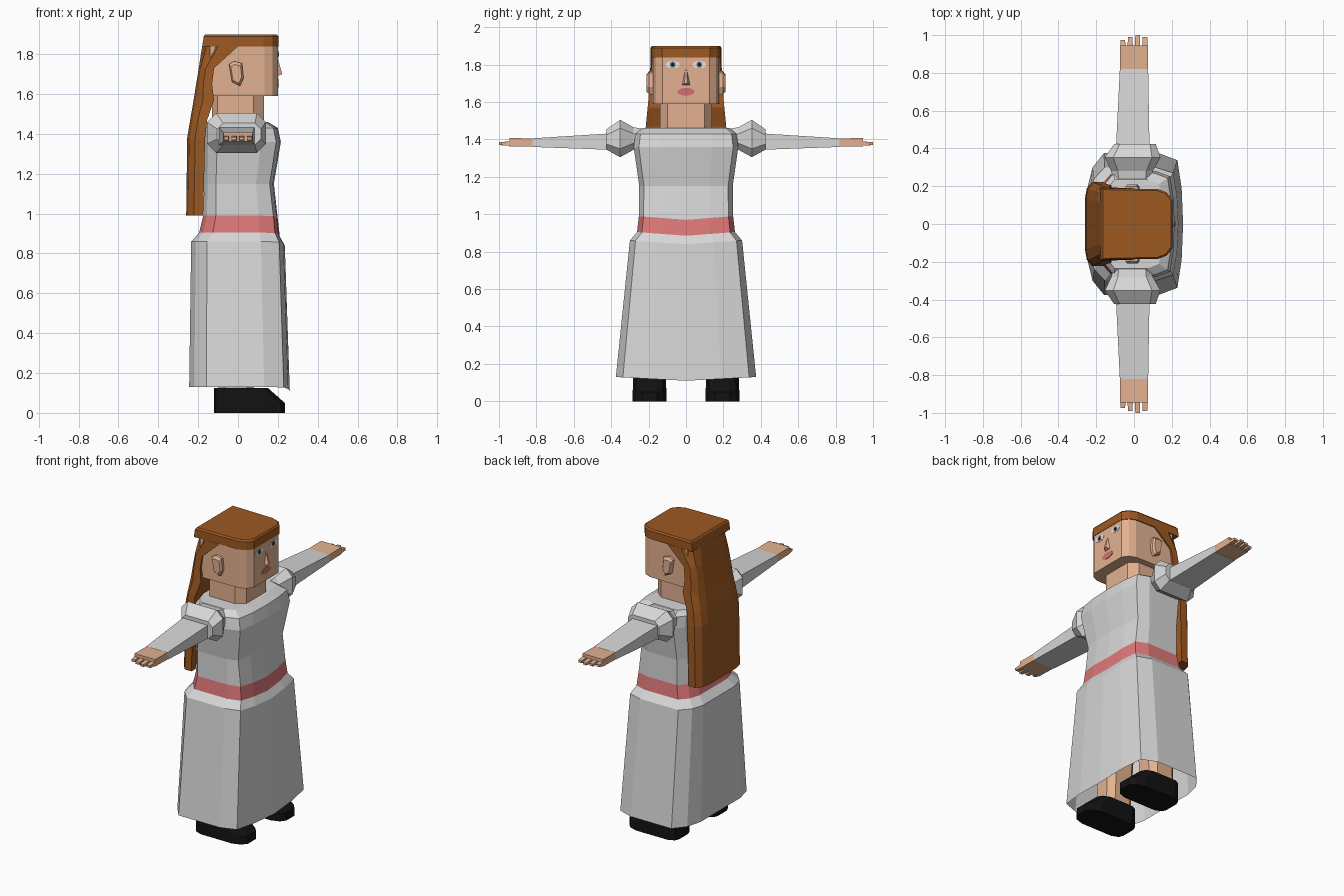
import bpy, bmesh, math


def mat(name, rgb):
    m = bpy.data.materials.new(name)
    m.diffuse_color = (*rgb, 1)
    return m


DRESS = mat("dress_white", (0.68, 0.68, 0.68))
BELT = mat("belt_pink", (0.74, 0.19, 0.19))
SKIN = mat("skin", (0.77, 0.44, 0.28))
HAIR = mat("hair_brown", (0.34, 0.10, 0.016))
BLACK = mat("shoe_black", (0.006, 0.006, 0.006))
LIPS = mat("lip_pink", (0.65, 0.16, 0.16))
WHITE = mat("eye_white", (0.85, 0.85, 0.85))
IRIS = mat("iris_grey", (0.12, 0.16, 0.19))


def loft(name, rings, mats, bottom=True, top=True, rule=None):
    """Skin a list of equal-length point rings into one flat-shaded object."""
    bm = bmesh.new()
    vs = [[bm.verts.new(p) for p in r] for r in rings]
    n = len(vs[0])
    for a, b in zip(vs, vs[1:]):
        for i in range(n):
            j = (i + 1) % n
            bm.faces.new((a[i], a[j], b[j], b[i]))
    if bottom:
        bm.faces.new(vs[0][::-1])
    if top:
        bm.faces.new(vs[-1])
    bmesh.ops.recalc_face_normals(bm, faces=bm.faces[:])
    if rule:
        for f in bm.faces:
            f.material_index = rule(f.calc_center_median())
    me = bpy.data.meshes.new(name)
    bm.to_mesh(me)
    bm.free()
    for m in mats:
        me.materials.append(m)
    ob = bpy.data.objects.new(name, me)
    bpy.context.collection.objects.link(ob)
    return ob


def section(shape, z, x0, x1, hw, yc=0.0, sag=0.0):
    """Symmetric ring at height z: shape holds (fraction back-to-front, fraction of half width)."""
    half = [(fx, fy) for fx, fy in shape]
    full = half + [(fx, -fy) for fx, fy in reversed(half) if fy > 0]
    return [(x0 + (x1 - x0) * fx, yc + hw * fy,
             z - (sag * (1 - abs(fy)) if fx > 0.5 else 0)) for fx, fy in full]


def xz_ring(y, x0, x1, z0, z1, c=0.0):
    """Rectangle with optional cut corners, across an arm at distance y."""
    if c == 0:
        return [(x0, y, z0), (x1, y, z0), (x1, y, z1), (x0, y, z1)]
    return [(x0 + c, y, z0), (x1 - c, y, z0), (x1, y, z0 + c), (x1, y, z1 - c),
            (x1 - c, y, z1), (x0 + c, y, z1), (x0, y, z1 - c), (x0, y, z0 + c)]


def disc(name, y, z, x, ry, rz, m, n=12):
    """Thin oval plate on the face."""
    ring = lambda px: [(px, y + ry * math.cos(2 * math.pi * i / n),
                        z + rz * math.sin(2 * math.pi * i / n)) for i in range(n)]
    return loft(name, [ring(x - 0.003), ring(x)], [m])


# Dress: open skirt, belt band and bodice
BODY = [(1, 0), (0.985, 0.5), (0.94, 0.9), (0.745, 1), (0.17, 1), (0.05, 0.8), (0, 0.53)]
dress_rows = [  # z, back, front, half width, front sag
    (0.13, -0.245, 0.26, 0.375, 0.02),
    (0.86, -0.235, 0.235, 0.30, 0.02),
    (0.905, -0.195, 0.21, 0.262, 0.02),
    (0.99, -0.175, 0.20, 0.252, 0.02),
    (1.15, -0.17, 0.18, 0.25, 0),
    (1.25, -0.17, 0.197, 0.264, 0),
    (1.36, -0.17, 0.215, 0.28, 0),
    (1.43, -0.17, 0.20, 0.27, 0),
    (1.46, -0.155, 0.15, 0.235, 0)]
loft("dress", [section(BODY, z, a, b, w, 0, s) for z, a, b, w, s in dress_rows],
     [DRESS, BELT], bottom=False, rule=lambda c: 1 if 0.9 < c.z < 0.98 and c.z < 1 else 0)

# Head and neck
HEAD = [(1, 0), (1, 0.68), (0.92, 0.88), (0.8, 0.97), (0, 1)]
loft("head", [section(HEAD, 1.59, -0.14, 0.2, 0.183),
              section(HEAD, 1.86, -0.14, 0.2, 0.183)], [SKIN])
NECK = [(1, 0.7), (0.8, 1), (0.1, 1), (0, 0.7)]
loft("neck", [section(NECK, 1.42, -0.13, 0.13, 0.14),
              section(NECK, 1.6, -0.13, 0.13, 0.14)], [SKIN])

# Hair: flat crown and long back fall
loft("hair_crown", [section(HEAD, 1.838, -0.18, 0.203, 0.19),
                    section(HEAD, 1.89, -0.172, 0.203, 0.19),
                    section(HEAD, 1.9, -0.165, 0.195, 0.182)], [HAIR])
FALL = [(1, 1), (0.45, 1), (0.12, 0.85), (0, 0.6)]
fall_rows = [
    (0.99, -0.26, -0.175, 0.222), (1.38, -0.255, -0.165, 0.222),
    (1.47, -0.24, -0.155, 0.215), (1.57, -0.223, -0.12, 0.205),
    (1.65, -0.21, -0.13, 0.198), (1.73, -0.197, -0.12, 0.193),
    (1.84, -0.18, 0.0, 0.189)]
loft("hair_fall", [section(FALL, *r) for r in fall_rows], [HAIR])

# Nose and lips
loft("nose", [[(0.195, -0.024, 1.69), (0.195, 0.024, 1.69), (0.222, 0.008, 1.70), (0.222, -0.008, 1.70)],
              [(0.195, -0.006, 1.775), (0.195, 0.006, 1.775), (0.202, 0.004, 1.77), (0.202, -0.004, 1.77)]],
     [SKIN])
disc("lips", 0, 1.655, 0.203, 0.046, 0.021, LIPS)

# Paired parts
for s, side in ((1, "left"), (-1, "right")):
    # Eyes
    disc("eye_" + side, s * 0.071, 1.80, 0.202, 0.038, 0.02, WHITE)
    disc("iris_" + side, s * 0.071, 1.80, 0.2035, 0.015, 0.017, IRIS)
    disc("pupil_" + side, s * 0.071, 1.80, 0.205, 0.008, 0.009, BLACK)

    # Ear
    ear = [(-0.045, 1.75), (-0.02, 1.765), (0.02, 1.755), (0.028, 1.68), (0.01, 1.64), (-0.03, 1.66)]
    ear_ring = lambda y, k: [(-0.01 + (x + 0.01) * k, s * y, 1.7 + (z - 1.7) * k) for x, z in ear]
    loft("ear_" + side, [ear_ring(0.17, 1), ear_ring(0.198, 1), ear_ring(0.21, 0.75)], [SKIN])

    # Puffed shoulder
    puff = [(0.22, -0.11, 0.09, 1.35, 1.455, 0.03), (0.28, -0.12, 0.10, 1.345, 1.465, 0.035),
            (0.352, -0.155, 0.14, 1.305, 1.505, 0.045), (0.424, -0.105, 0.115, 1.345, 1.455, 0.03)]
    loft("puff_sleeve_" + side, [xz_ring(s * p[0], *p[1:]) for p in puff], [DRESS])

    # Sleeve, hand and fingers
    loft("sleeve_" + side, [xz_ring(s * 0.41, -0.095, 0.082, 1.345, 1.432),
                            xz_ring(s * 0.82, -0.075, 0.075, 1.36, 1.406)], [DRESS])
    loft("hand_" + side, [xz_ring(s * 0.815, -0.074, 0.074, 1.361, 1.405),
                          xz_ring(s * 0.945, -0.073, 0.073, 1.363, 1.408)], [SKIN])
    for i, tip in enumerate((0.975, 0.99, 1.0, 0.99)):
        x = -0.073 + i * 0.039
        loft(f"finger_{i + 1}_{side}", [xz_ring(s * 0.94, x, x + 0.028, 1.366, 1.39),
                                        xz_ring(s * tip, x + 0.002, x + 0.026, 1.37, 1.385)], [SKIN])

    # Leg and shoe
    LEG = [(1, 0.55), (0.8, 1), (0.2, 1), (0, 0.55)]
    loft("leg_" + side, [section(LEG, 0.1, -0.1, 0.08, 0.075, s * 0.195),
                         section(LEG, 0.85, -0.11, 0.1, 0.09, s * 0.15)], [SKIN])
    SHOE = [(1, 0.45), (0.93, 0.8), (0.78, 1), (0.15, 1), (0.03, 0.8), (0, 0.5)]
    loft("shoe_" + side, [section(SHOE, 0, -0.12, 0.235, 0.09, s * 0.195),
                          section(SHOE, 0.05, -0.12, 0.235, 0.09, s * 0.195),
                          section(SHOE, 0.125, -0.12, 0.15, 0.088, s * 0.195)], [BLACK])
